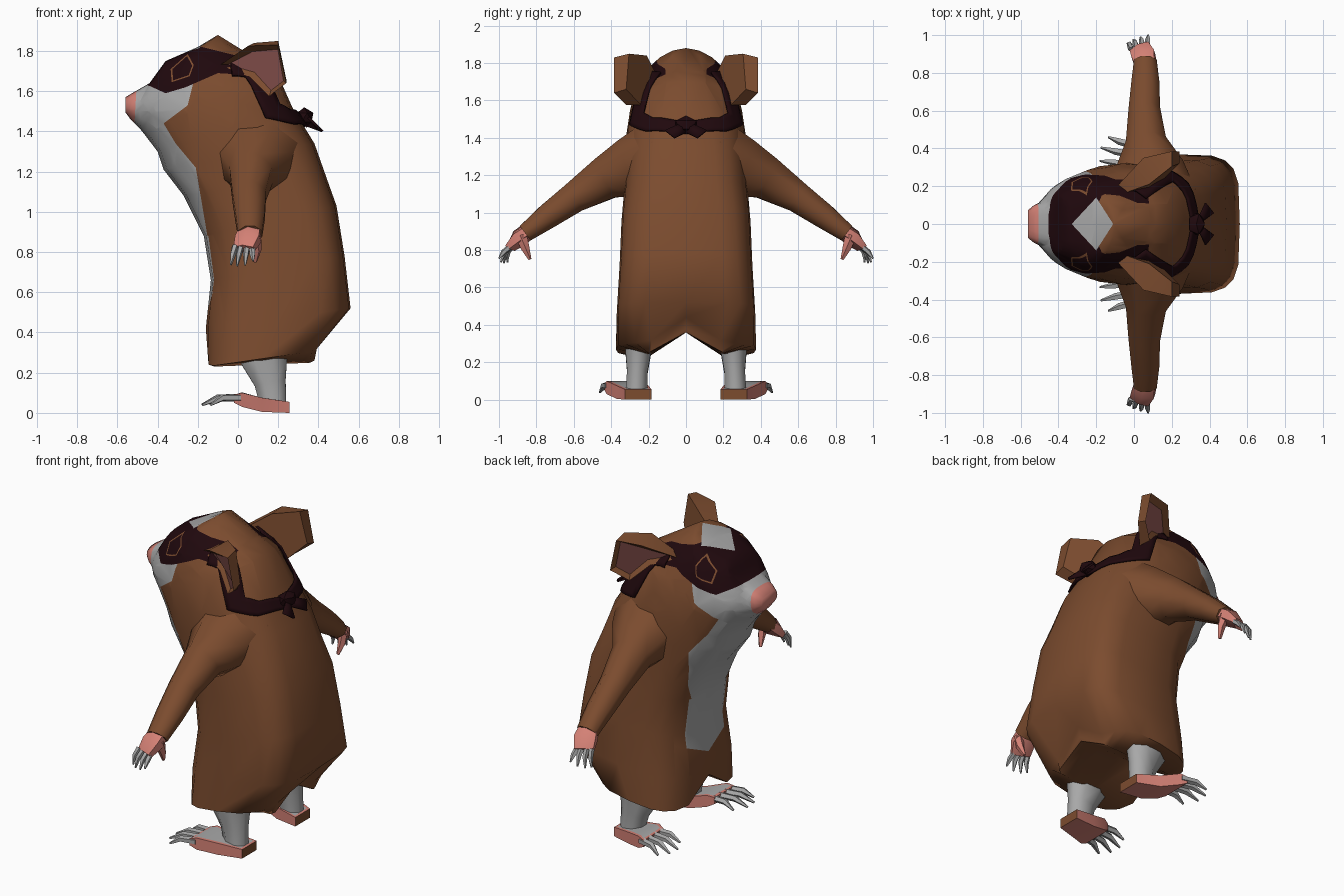
import bpy, bmesh, math
from mathutils import Vector

if "Cube" in bpy.data.objects:
    bpy.data.objects.remove(bpy.data.objects["Cube"])


def material(name, rgb):
    m = bpy.data.materials.new(name)
    m.use_nodes = True
    m.diffuse_color = (*rgb, 1)
    m.node_tree.nodes["Principled BSDF"].inputs["Base Color"].default_value = (*rgb, 1)
    return m


BROWN, PALE, PINK, EAR, DARK = range(5)
MATS = [material("brown fur", (0.2, 0.072, 0.028)), material("pale grey fur", (0.39, 0.39, 0.39)),
        material("pink skin", (0.66, 0.22, 0.18)), material("dusky ear pink", (0.32, 0.11, 0.1)),
        material("dark mask cloth", (0.014, 0.0025, 0.004))]


def finish(name, bm, angle=62):
    bmesh.ops.recalc_face_normals(bm, faces=bm.faces)
    mesh = bpy.data.meshes.new(name)
    bm.to_mesh(mesh)
    bm.free()
    for m in MATS:
        mesh.materials.append(m)
    ob = bpy.data.objects.new(name, mesh)
    bpy.context.scene.collection.objects.link(ob)
    bpy.ops.object.select_all(action='DESELECT')
    ob.select_set(True)
    bpy.context.view_layer.objects.active = ob
    bpy.ops.object.shade_smooth_by_angle(angle=math.radians(angle))
    return ob


def loft(rings, mat=BROWN, caps=(True, True)):
    bm = bmesh.new()
    rows = [[bm.verts.new(p) for p in r] for r in rings]
    n = len(rows[0])
    for a, b in zip(rows, rows[1:]):
        for i in range(n):
            bm.faces.new((a[i], a[(i + 1) % n], b[(i + 1) % n], b[i]))
    for row, cap in zip((rows[0], rows[-1]), caps):
        if cap:
            bm.faces.new(row)
    for f in bm.faces:
        f.material_index = mat
    return bm


def tube(path, s, mat, sides=8, ref=(0, 0, 1)):
    # path holds (centre, side radius, other radius); s mirrors across y
    rings, pts = [], [Vector(p[0]) for p in path]
    for i, (c, ra, rb) in enumerate(path):
        d = (pts[min(i + 1, len(pts) - 1)] - pts[max(i - 1, 0)]).normalized()
        u = d.cross(Vector(ref)).normalized()
        v = u.cross(d)
        ring = []
        for k in range(sides):
            t = math.tau * (k + 0.5) / sides
            p = pts[i] + u * ra * math.cos(t) + v * rb * math.sin(t)
            ring.append((p.x, p.y * s, p.z))
        rings.append(ring)
    return loft(rings, mat)


def inside(p, poly):
    hit = False
    for (x1, y1), (x2, y2) in zip(poly, poly[1:] + poly[:1]):
        if (y1 > p[1]) != (y2 > p[1]) and p[0] < x1 + (p[1] - y1) * (x2 - x1) / (y2 - y1):
            hit = not hit
    return hit


def paint(bm, i, j, poly, mat, rule=lambda c: True):
    # cut the surface along a projected outline, then colour what lies inside
    lo = [min(p[k] for p in poly) for k in (0, 1)]
    hi = [max(p[k] for p in poly) for k in (0, 1)]

    def near(f):
        return rule(f.calc_center_median()) and all(
            min(v.co[a] for v in f.verts) < hi[k] and max(v.co[a] for v in f.verts) > lo[k]
            for k, a in ((0, i), (1, j)))
    for a, b in zip(poly, poly[1:] + poly[:1]):
        co, no = Vector(), Vector()
        co[i], co[j] = a
        no[i], no[j] = a[1] - b[1], b[0] - a[0]
        fs = [f for f in bm.faces if near(f)]
        geom = fs + list({e for f in fs for e in f.edges}) + list({v for f in fs for v in f.verts})
        bmesh.ops.bisect_plane(bm, geom=geom, dist=1e-5, plane_co=co, plane_no=no)
    for f in bm.faces:
        c = f.calc_center_median()
        if rule(c) and inside((c[i], c[j]), poly):
            f.material_index = mat


# Body and head: front x, z, back x, z, half width, front and back squareness
SECTIONS = [
    (-.155, .23, .40, .31, .375, .6, .6), (-.16, .42, .56, .52, .37, .6, .45),
    (-.135, .66, .53, .78, .355, .65, .5), (-.17, .88, .49, 1.03, .345, .7, .55),
    (-.27, 1.08, .44, 1.17, .33, .8, .6), (-.37, 1.21, .38, 1.34, .325, .9, .65),
    (-.40, 1.30, .27, 1.52, .32, .9, .75), (-.465, 1.385, .19, 1.70, .30, .95, .9),
    (-.485, 1.41, -.1, 1.88, .25, .9, 1.1), (-.5, 1.425, -.2, 1.82, .22, .9, .55),
    (-.52, 1.445, -.36, 1.75, .155, .9, .5), (-.535, 1.46, -.44, 1.64, .115, .8, .6),
    (-.545, 1.475, -.51, 1.60, .1, .8, .7), (-.56, 1.495, -.56, 1.57, .075, .8, .8)]
N = 20
rings = []
for fx, fz, bx, bz, w, pf, pb in SECTIONS:
    ring = []
    for k in range(N):
        c, q = math.cos(math.tau * k / N), math.sin(math.tau * k / N)
        p = pb if c > 0 else pf
        h = 0.5 + 0.5 * math.copysign(abs(c) ** p, c) if abs(c) > 1e-6 else 0.5
        y = math.copysign(abs(q) ** p, q) * w if abs(q) > 1e-6 else 0
        ring.append((fx + (bx - fx) * h, y, fz + (bz - fz) * h))
    rings.append(ring)
# arched hem, then an underside that dips around the legs and rises between them
rings[0] = [(x, y, z + 0.13 * max(0, 1 - abs(y) / 0.2)) for x, y, z in rings[0]]
hem = [(x * 0.97, max(-.2, min(.2, y)), z) for x, y, z in rings[0]]
dip = [(x, y, .235 + .04 * x + .13 * (1 - abs(y) / .2)) for x, y, z in hem]
rings[:0] = [[(x, 0, .36) for x, y, z in dip], dip]
body = loft(rings, BROWN, (False, True))
bmesh.ops.remove_doubles(body, verts=body.verts, dist=1e-4)
bmesh.ops.dissolve_degenerate(body, dist=1e-4, edges=body.edges)

# Belly, muzzle, mask, eyes, forehead blaze and nose colours
paint(body, 1, 2, [(-.18, .58), (0, .5), (.18, .58), (.18, .88), (-.18, .88)], PALE,
      lambda c: c.x < 0 and c.z > 0.4)
paint(body, 0, 2, [(-.65, .88), (-.152, .88), (-.21, 1.22), (-.31, 1.34), (-.37, 1.44),
                   (-.25, 1.53), (-.22, 1.65), (-.65, 1.72)], PALE)
paint(body, 0, 2, [(-.47, 1.64), (-.40, 1.78), (-.2, 1.9), (-.2, 1.825), (-.1, 1.8), (.02, 1.77),
                   (.08, 1.74), (.06, 1.68), (-.1, 1.69), (-.26, 1.62), (-.36, 1.59)], DARK)
eye = [(-.335, 1.71), (-.25, 1.785), (-.22, 1.73), (-.24, 1.675), (-.33, 1.645)]
pupil = [(-.276 + (x + .276) * .86, 1.71 + (z - 1.71) * .86) for x, z in eye]
for outline, mat in ((eye, BROWN), (pupil, DARK)):
    paint(body, 0, 2, outline, mat, lambda c: abs(c.y) > 0.04)
paint(body, 0, 1, [(-.33, 0), (-.2, .14), (-.11, 0), (-.2, -.14)], PALE, lambda c: c.z > 1.68)
paint(body, 0, 2, [(-.7, 1.3), (-.515, 1.44), (-.5, 1.7), (-.7, 1.7)], PINK)
body_ob = finish("body", body)


def ribbon(name, upper, lower, s, wrap):
    bm = bmesh.new()
    a, b = ([bm.verts.new((x, y * s, z)) for x, y, z in row] for row in (upper, lower))
    for i in range(len(a) - 1):
        bm.faces.new((a[i], a[i + 1], b[i + 1], b[i])).material_index = DARK
    if wrap:
        bmesh.ops.subdivide_edges(bm, edges=bm.edges, cuts=3, use_grid_fill=True)
    ob = finish(name, bm)
    if wrap:
        mod = ob.modifiers.new("hug the head", 'SHRINKWRAP')
        mod.target, mod.offset, mod.wrap_mode = body_ob, 0.014, 'ABOVE_SURFACE'
    mod = ob.modifiers.new("cloth thickness", 'SOLIDIFY')
    mod.thickness, mod.offset = 0.012, 0


for side, s in (("left", -1), ("right", 1)):
    # Mask strap and knot tail
    ribbon(side + "_mask_strap",
           [(-.03, .22, 1.77), (.08, .15, 1.78), (.2, .22, 1.53), (.25, .17, 1.5), (.32, 0, 1.49)],
           [(-.03, .26, 1.68), (.04, .25, 1.68), (.14, .31, 1.47), (.26, .2, 1.42), (.34, 0, 1.42)],
           s, True)
    ribbon(side + "_knot_tail", [(.33, 0, 1.49), (.38, .11, 1.44)],
           [(.34, 0, 1.43), (.42, .06, 1.40)], s, False)

    # Ear: a cupped slab with a sunken pink face
    front = [(-.09, .2, 1.73), (.05, .35, 1.825), (.2, .385, 1.83),
             (.24, .385, 1.64), (.155, .32, 1.575), (.06, .26, 1.67)]
    back = [(-.06, .16, 1.74), (.08, .21, 1.84), (.2, .305, 1.85),
            (.24, .32, 1.66), (.16, .24, 1.575), (.08, .19, 1.67)]
    bm = loft([[(x, s * y, z) for x, y, z in row] for row in (back, front)])
    bm.normal_update()
    bm.faces.ensure_lookup_table()
    face = bm.faces[-1]
    bmesh.ops.inset_individual(bm, faces=[face], thickness=0.03, depth=0)
    face.material_index = EAR
    for v in face.verts:
        v.co += Vector((.012, -s * .025, 0))
    finish(side + "_ear", bm, 30)

    # Arm, hand, thumb and claws
    finish(side + "_arm", tube([((.09, .14, 1.3), .26, .22), ((.085, .3, 1.235), .19, .175),
                                ((.065, .43, 1.185), .115, .125), ((.055, .6, 1.08), .09, .088),
                                ((.06, .74, .98), .08, .072), ((.06, .86, .89), .065, .052)], s, BROWN))
    finish(side + "_hand", tube([((.06, .84, .905), .06, .045), ((.05, .89, .865), .072, .05),
                                 ((.03, .935, .815), .062, .028)], s, PINK, 6))
    finish(side + "_thumb", tube([((.09, .88, .88), .026, .034), ((.095, .86, .81), .022, .024),
                                  ((.085, .835, .75), .009, .009)], s, PINK, 5))
    for i, (bx, tx, ty, tz) in enumerate([(-.015, -.035, .955, .735), (.015, -.005, .975, .73),
                                          (.045, .035, .99, .735), (.07, .075, 1, .755)]):
        finish(f"{side}_hand_claw_{i + 1}",
               tube([((bx, .925, .83), .016, .016), ((bx * .5 + tx * .5, (.93 + ty) / 2 + .01, .79), .015, .015),
                     ((tx, ty, tz), .005, .005)], s, PALE, 5))

    # Leg
    finish(side + "_leg", tube([((.13, .25, .36), .14, .08), ((.13, .255, .26), .125, .075),
                                ((.16, .26, .15), .085, .06), ((.175, .265, .04), .07, .062)],
                               s, PALE, 8, (0, 1, 0)))

    # Foot: pink sides, pale top, brown heel
    bm = loft([[(x, s * (y - w), z0), (x, s * (y + w), z0), (x, s * (y + w), z1), (x, s * (y - w), z1)]
               for x, y, w, z0, z1 in ((.255, .255, .07, 0, .055), (.12, .285, .085, .005, .075),
                                       (.02, .325, .1, .03, .1), (-.02, .34, .095, .05, .09))], PINK)
    bmesh.ops.recalc_face_normals(bm, faces=bm.faces)
    top = [f for f in bm.faces if f.normal.z > 0.7]
    bmesh.ops.inset_region(bm, faces=top, thickness=0.018)
    for f in top:
        f.material_index = PALE
    for f in bm.faces:
        if f.normal.x > 0.8:
            f.material_index = BROWN
    finish(side + "_foot", bm, 30)
    for i, (by, tx, ty) in enumerate([(.265, -.14, .255), (.315, -.18, .335),
                                      (.365, -.175, .405), (.415, -.135, .46)]):
        finish(f"{side}_foot_claw_{i + 1}",
               tube([((.01, by, .075), .022, .02), (((tx - .02) / 2, (by + ty) / 2, .075), .019, .018),
                     ((tx, ty, .04), .006, .006)], s, PALE, 5))

# Knot at the back of the mask
bm = bmesh.new()
bmesh.ops.create_icosphere(bm, subdivisions=1, radius=1)
for v in bm.verts:
    v.co = Vector((.33 + v.co.x * .05, v.co.y * .065, 1.47 + v.co.z * .05))
for f in bm.faces:
    f.material_index = DARK
finish("mask_knot", bm, 40)
